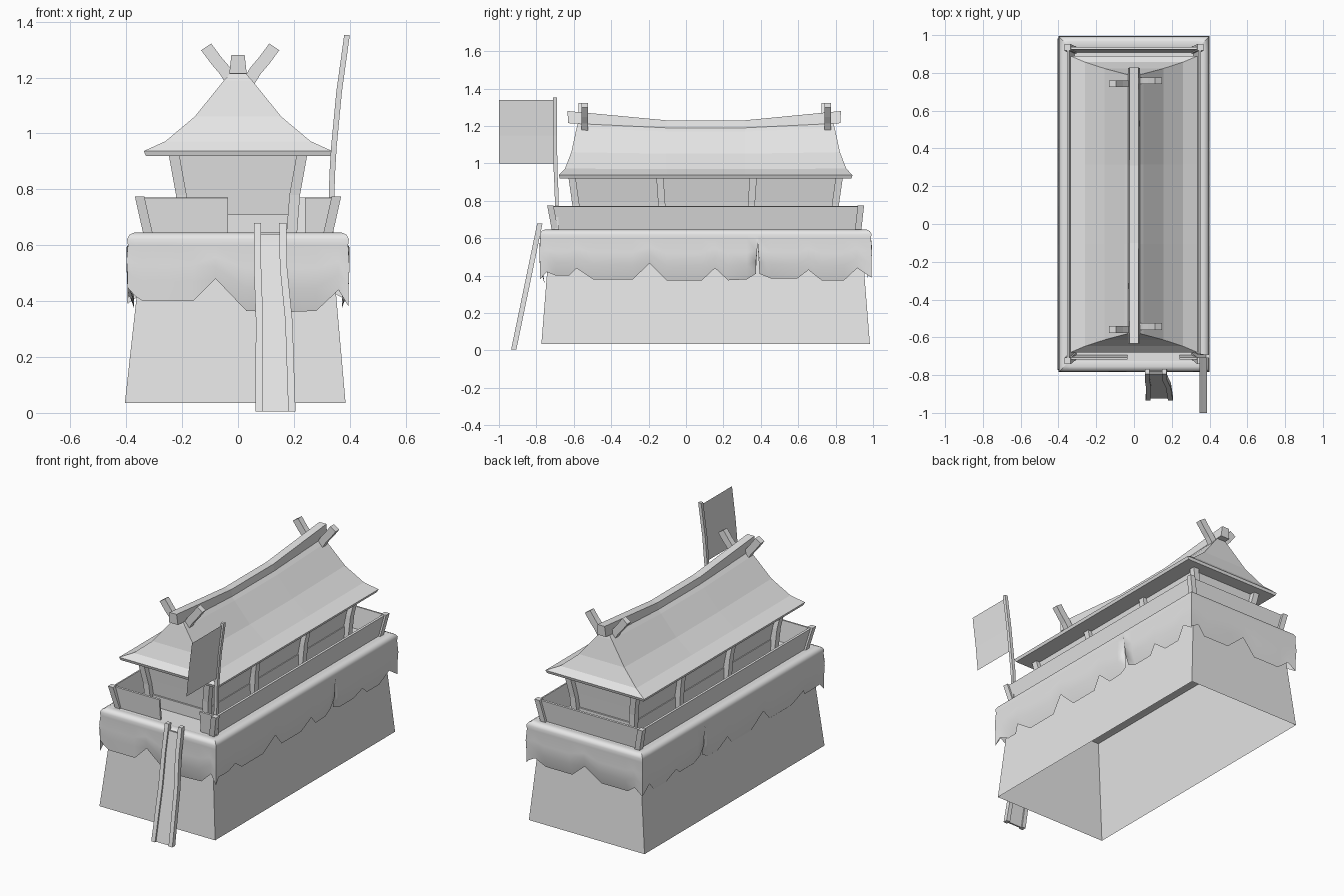
import bpy
from mathutils import Vector

cube = bpy.data.objects.get("Cube")
if cube:
    bpy.data.objects.remove(cube)

grey = bpy.data.materials.new("plain grey")
grey.use_nodes = True
grey.diffuse_color = (0.8, 0.8, 0.8, 1)
grey.node_tree.nodes["Principled BSDF"].inputs["Base Color"].default_value = (0.8, 0.8, 0.8, 1)

CY = 0.105  # middle of the building along y


def mesh(name, verts, faces, smooth=False):
    me = bpy.data.meshes.new(name)
    me.from_pydata([tuple(v) for v in verts], [], faces)
    me.materials.append(grey)
    ob = bpy.data.objects.new(name, me)
    bpy.context.collection.objects.link(ob)
    if smooth:
        me.shade_smooth()
    return ob


def loft(name, rings, start=True, end=True):
    """Join equal closed rings of points, with optional end caps."""
    n = len(rings[0])
    verts = [p for r in rings for p in r]
    faces = [(k * n + i, k * n + (i + 1) % n, (k + 1) * n + (i + 1) % n, (k + 1) * n + i)
             for k in range(len(rings) - 1) for i in range(n)]
    if start:
        faces.append(tuple(reversed(range(n))))
    if end:
        faces.append(tuple(range(len(verts) - n, len(verts))))
    return mesh(name, verts, faces)


def rect(hx, hy, z, cx=0, cy=CY):
    return [(cx - hx, cy - hy, z), (cx + hx, cy - hy, z),
            (cx + hx, cy + hy, z), (cx - hx, cy + hy, z)]


def beam(name, path, a, b):
    """Four-sided bar along a path; a and b are the half-size vectors."""
    a, b = Vector(a), Vector(b)
    return loft(name, [[Vector(p) - a - b, Vector(p) + a - b, Vector(p) + a + b, Vector(p) - a + b]
                       for p in path])


def post(name, path, h=0.017):
    return beam(name, path, (h, 0, 0), (0, h, 0))


def sheet(name, corners, thickness=0.01):
    ob = mesh(name, corners, [(0, 1, 2, 3)])
    mod = ob.modifiers.new("thickness", 'SOLIDIFY')
    mod.thickness = thickness
    mod.offset = 0
    return ob


# Hull, open underneath, closed by the deck
loft("hull", [rect(0.395, 0.878, 0.035, -0.01), rect(0.335, 0.83, 0.64, -0.003)], start=False, end=False)
mesh("deck", rect(0.345, 0.835, 0.64), [(0, 1, 2, 3)])


# Scalloped cloth skirt, one strip per side
def skirt(name, hem, half_out, half_along, place):
    verts, low = [], min(z for t, z in hem)
    for t, zb in hem:
        tuck = 0.028 if zb < low + 0.035 else 0.008
        if abs(t) > half_along - 0.01:
            tuck = 0.004
        rows = [(0.06, 0.64), (0.03, 0.646), (0.012, 0.638), (0.003, 0.622), (0.006, 0.6),
                (0.001, 0.6 + (zb - 0.6) * 0.35), (0.004, 0.6 + (zb - 0.6) * 0.65), (tuck, zb)]
        for d, z in rows:
            lim = half_along - d
            verts.append(place(max(-lim, min(lim, t)), half_out - d, z))
    n = 8
    faces = [(c * n + r, c * n + r + 1, (c + 1) * n + r + 1, (c + 1) * n + r)
             for c in range(len(hem) - 1) for r in range(n - 1)]
    mesh(name, verts, faces, smooth=True)


front_hem = [(-0.4, 0.45), (-0.37, 0.42), (-0.34, 0.4), (-0.25, 0.4), (-0.16, 0.4), (-0.08, 0.48),
             (0.03, 0.365), (0.15, 0.36), (0.28, 0.365), (0.36, 0.44), (0.4, 0.38)]
back_hem = [(-0.4, 0.4), (-0.34, 0.43), (-0.28, 0.385), (-0.1, 0.385), (0, 0.47),
            (0.1, 0.385), (0.28, 0.385), (0.34, 0.43), (0.4, 0.39)]
side_hem = [(-0.89, 0.38), (-0.85, 0.42), (-0.8, 0.4), (-0.73, 0.4), (-0.69, 0.44), (-0.6, 0.38),
            (-0.39, 0.38), (-0.3, 0.465), (-0.21, 0.375), (-0.02, 0.375), (0.05, 0.44),
            (0.12, 0.375), (0.22, 0.38), (0.268, 0.41), (0.278, 0.58), (0.288, 0.41),
            (0.35, 0.385), (0.49, 0.385), (0.55, 0.43), (0.62, 0.375), (0.74, 0.375),
            (0.81, 0.44), (0.89, 0.39)]
skirt("front_skirt", front_hem, 0.89, 0.4, lambda t, o, z: (t, CY - o, z))
skirt("back_skirt", back_hem, 0.89, 0.4, lambda t, o, z: (-t, CY + o, z))
skirt("left_skirt", side_hem, 0.4, 0.89, lambda t, o, z: (o, CY + t, z))
skirt("right_skirt", side_hem[::-1], 0.4, 0.89, lambda t, o, z: (-o, CY + t, z))

# Flared railing with corner posts
LOW, HIGH = 0.64, 0.77


def end_rail(name, x0, x1, y_low, y_high, x0_top=None, x1_top=None):
    sheet(name, [(x0, y_low, LOW), (x1, y_low, LOW),
                 (x1_top or x1, y_high, HIGH), (x0_top or x0, y_high, HIGH)], 0.012)


for s, side in ((1, "left"), (-1, "right")):
    sheet(side + "_rail", [(s * 0.322, -0.7, LOW), (s * 0.322, 0.915, LOW),
                           (s * 0.35, 0.93, HIGH), (s * 0.35, -0.715, HIGH)], 0.012)
    for end, y0, y1 in (("front", -0.7, -0.725), ("back", 0.92, 0.935)):
        post(end + "_" + side + "_rail_post", [(s * 0.322, y0, LOW), (s * 0.352, y1, HIGH + 0.004)])
end_rail("front_rail_long", -0.322, -0.035, -0.7, -0.712, x0_top=-0.35)
end_rail("front_rail_short", 0.24, 0.322, -0.7, -0.712, x1_top=0.35)
end_rail("back_rail", -0.322, 0.322, 0.915, 0.93, -0.35, 0.35)

# House: low plinth and outward-leaning walls
loft("plinth", [rect(0.185, 0.685, 0.64), rect(0.185, 0.685, 0.71)])
loft("house_walls", [rect(0.18, 0.675, 0.71), rect(0.195, 0.685, 0.8), rect(0.225, 0.7, 0.93)])
for s in (1, -1):
    for y, lean in ((-0.58, -0.03), (-0.125, -0.015), (0.345, 0.015), (0.79, 0.03)):
        post("wall_post", [(s * 0.192, y, 0.64), (s * 0.203, y + lean * 0.3, 0.78),
                           (s * 0.23, y + lean, 0.93)], 0.019)


# Concave hipped roof with a sagging ridge
def roof_ring(hx, hy, z, sag):
    ys = [(-hy, 0), (-0.21, sag), (0.21, sag), (hy, 0)]
    right = [(hx, CY + y, z - d) for y, d in ys]
    return right + [(-x, y, h) for x, y, h in reversed(right)]


loft("roof", [roof_ring(*r) for r in (
    (0.33, 0.78, 0.92, 0), (0.337, 0.785, 0.937, 0), (0.26, 0.752, 0.972, 0.002),
    (0.155, 0.718, 1.06, 0.008), (0.05, 0.69, 1.19, 0.02), (0.025, 0.682, 1.218, 0.025))])

# Ridge beam, lifting at both ends
ridge = [(-0.735, 1.215, 1.28), (-0.205, 1.19, 1.23), (0.205, 1.19, 1.23), (0.72, 1.215, 1.28)]
loft("ridge_beam", [[(-0.031, CY + y, lo), (0.031, CY + y, lo), (0.024, CY + y * 1.005, hi),
                     (-0.024, CY + y * 1.005, hi)] for y, lo, hi in ridge])

# Crossed horn finials at the ridge ends
for y in (-0.55, 0.75):
    for s in (1, -1):
        path = [(s * x + 0.008, y + s * 0.008, z)
                for x, z in ((0.03, 1.185), (0.055, 1.225), (0.085, 1.26), (0.122, 1.31))]
        beam("ridge_horn", path, (0.018, 0, -0.012 * s), (0, 0.018, 0))

# Flag on a bowed pole
pole = [(0.332, -0.69, 0.64), (0.337, -0.692, 0.85), (0.343, -0.697, 0.95),
        (0.362, -0.7, 1.15), (0.39, -0.7, 1.352)]
post("flag_pole", pole, 0.01)
flag = [(0.348, 1.0), (0.362, 1.15), (0.386, 1.338)]
verts = [(x, y, z) for x, z in flag for y in (-1.0, -0.7)]
mesh("flag", verts, [(0, 1, 3, 2), (2, 3, 5, 4)])


# Boarding ramp: plank between two bent side rails
def ramp_y(z):
    return -0.922 + 0.207 * z


left_edge = [(0.075, 0.005), (0.077, 0.33), (0.07, 0.52), (0.07, 0.68)]
right_edge = [(0.193, 0.005), (0.182, 0.33), (0.163, 0.52), (0.16, 0.68)]
for name, edge in (("ramp_rail_inner", left_edge), ("ramp_rail_outer", right_edge)):
    beam(name, [(x, ramp_y(z), z) for x, z in edge], (0.013, 0, 0), (0, 0.014, 0))
loft("ramp_plank", [[(a, ramp_y(z) - 0.004, z), (b, ramp_y(z) - 0.004, z),
                     (b, ramp_y(z) + 0.006, z), (a, ramp_y(z) + 0.006, z)]
                    for (a, z), (b, _) in zip(left_edge[:3] + [(0.07, 0.64)],
                                              right_edge[:3] + [(0.16, 0.64)])])
